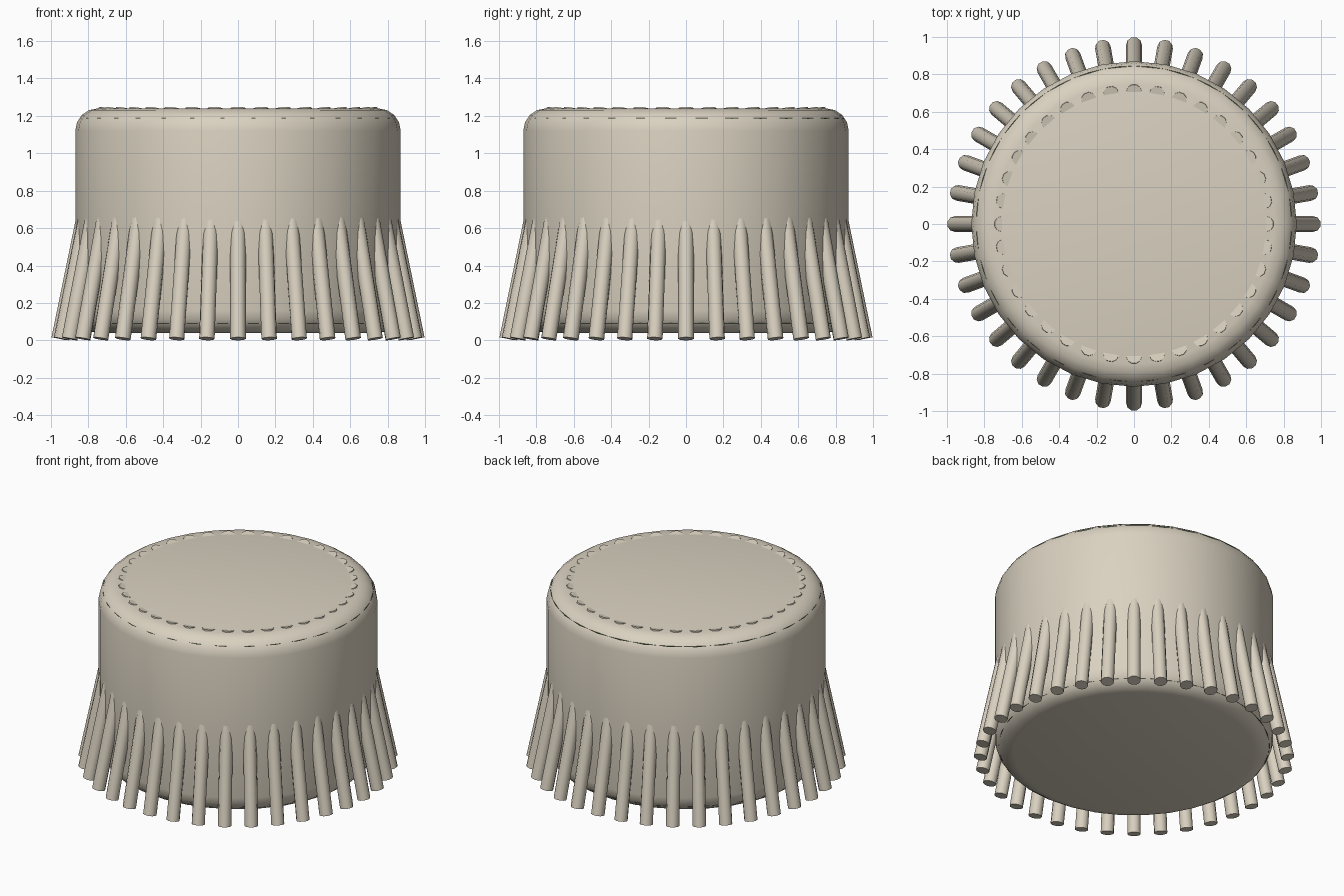
import bpy, bmesh, math
from mathutils import Vector, Matrix

if "Cube" in bpy.data.objects:
    bpy.data.objects.remove(bpy.data.objects["Cube"])


def material(name, rgb):
    m = bpy.data.materials.new(name)
    m.diffuse_color = (*rgb, 1.0)
    m.use_nodes = True
    m.node_tree.nodes["Principled BSDF"].inputs["Base Color"].default_value = m.diffuse_color
    return m


cream = material("warm cream", (0.70, 0.64, 0.53))
green = material("dark green", (0.07, 0.11, 0.05))


def finish(bm, name, mat, angle):
    bmesh.ops.recalc_face_normals(bm, faces=bm.faces)
    mesh = bpy.data.meshes.new(name)
    bm.to_mesh(mesh)
    bm.free()
    ob = bpy.data.objects.new(name, mesh)
    bpy.context.collection.objects.link(ob)
    mesh.materials.append(mat)
    bpy.ops.object.select_all(action='DESELECT')
    ob.select_set(True)
    bpy.context.view_layer.objects.active = ob
    bpy.ops.object.shade_smooth_by_angle(angle=math.radians(angle))
    return ob


def lathe(name, profile, sides, mat, angle=40):
    """Closed solid of revolution from (radius, z) points, capped at both ends."""
    bm = bmesh.new()
    rings = []
    for r, z in profile:
        rings.append([bm.verts.new((r * math.cos(a), r * math.sin(a), z))
                      for a in (2 * math.pi * i / sides for i in range(sides))])
    for low, high in zip(rings, rings[1:]):
        for i in range(sides):
            j = (i + 1) % sides
            bm.faces.new((low[i], low[j], high[j], high[i]))
    bm.faces.new(rings[0])
    bm.faces.new(rings[-1])
    return finish(bm, name, mat, angle)


# Rounded drum body: the same rounded edge at bottom and top
R, Z0, Z1, B = 0.87, 0.04, 1.24, 0.12
arc = [(R - B + B * math.cos(t), B * math.sin(t))
       for t in (math.radians(22.5 * k) for k in range(5))]
profile = [(r, Z0 + B - h) for r, h in reversed(arc)] + [(r, Z1 - B + h) for r, h in arc]
lathe("drum_body", profile, 32, cream)

# Inner core whose edge just breaks the rounded rim as a dashed line
core = lathe("inner_core", [(0.844, 0.09), (0.844, 1.19)], 64, green)
core.location.y = 0.001

# Leaning ribs: wide at the foot, passing through the drum to its top face
COUNT = 36
foot, head = Vector((0.958, 0, 0.0085)), Vector((0.705, 0, 1.24))
axis = head - foot
tilt = Matrix.Translation((foot + head) / 2) @ Matrix.Rotation(math.atan2(axis.x, axis.z), 4, 'Y')
bm = bmesh.new()
for i in range(COUNT):
    spin = Matrix.Rotation(2 * math.pi * i / COUNT, 4, 'Z')
    bmesh.ops.create_cone(bm, cap_ends=True, segments=10, radius1=0.042, radius2=0.042,
                          depth=axis.length, matrix=spin @ tilt)
finish(bm, "leaning_ribs", cream, 50)
